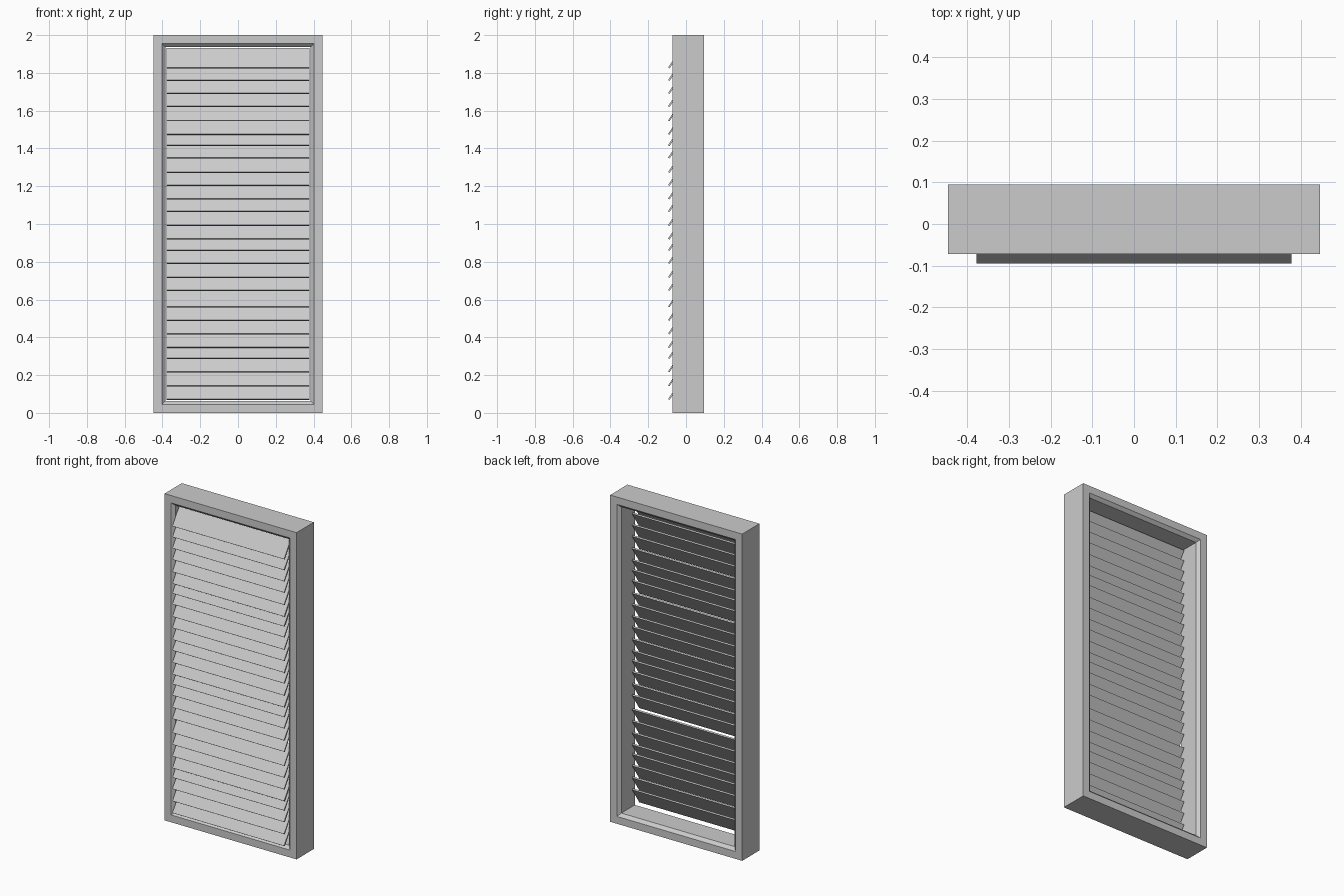
import bpy, bmesh
from math import radians, cos, sin

if "Cube" in bpy.data.objects:
    bpy.data.objects.remove(bpy.data.objects["Cube"])

W, H = 0.447, 2.0            # half width and height of the frame
Y0, Y1 = -0.072, 0.095       # frame front and back
FACE, CH = 0.045, 0.018      # flat face width, inner chamfer


def make_object(name, bm):
    bmesh.ops.recalc_face_normals(bm, faces=bm.faces)
    mesh = bpy.data.meshes.new(name)
    bm.to_mesh(mesh)
    bm.free()
    obj = bpy.data.objects.new(name, mesh)
    bpy.context.collection.objects.link(obj)
    return obj


def prism(bm, profile, half_x):
    """Extrude a (y, z) outline symmetrically along x."""
    vs = [bm.verts.new((-half_x, y, z)) for y, z in profile]
    face = bm.faces.new(vs)
    ext = bmesh.ops.extrude_face_region(bm, geom=[face])
    moved = [g for g in ext["geom"] if isinstance(g, bmesh.types.BMVert)]
    bmesh.ops.translate(bm, verts=moved, vec=(2 * half_x, 0, 0))


# mitred frame: (inset, y) profile swept round the four corners
bm = bmesh.new()
profile = [(0, Y0), (FACE, Y0), (FACE + CH, Y0 + CH),
           (FACE + CH, Y1 - CH), (FACE, Y1), (0, Y1)]
rings = []
for sx, top in ((-1, 0), (1, 0), (1, 1), (-1, 1)):
    rings.append([bm.verts.new((sx * (W - i), y, H - i if top else i))
                  for i, y in profile])
n = len(profile)
for a in range(4):
    p, q = rings[a], rings[(a + 1) % 4]
    for k in range(n):
        m = (k + 1) % n
        bm.faces.new((p[k], q[k], q[m], p[m]))
make_object("frame", bm)

# overlapping tilted slats, slightly uneven in height
ANGLE, LENGTH, THICK = radians(56), 0.125, 0.009
slat_z = [1.823, 1.757, 1.688, 1.619, 1.544, 1.472, 1.412, 1.346, 1.270,
          1.201, 1.129, 1.063, 0.989, 0.917, 0.857, 0.788, 0.714, 0.645,
          0.559, 0.487, 0.415, 0.343, 0.285, 0.215, 0.141, 0.068]
dy, dz = LENGTH * cos(ANGLE), LENGTH * sin(ANGLE)
ty, tz = THICK * sin(ANGLE), -THICK * cos(ANGLE)
for i, z in enumerate(slat_z):
    bm = bmesh.new()
    y, zf = -0.095, z - tz
    prism(bm, [(y, zf), (y + dy, zf + dz),
               (y + dy + ty, zf + dz + tz), (y + ty, zf + tz)], 0.378)
    make_object(f"slat_{i + 1}", bm)
